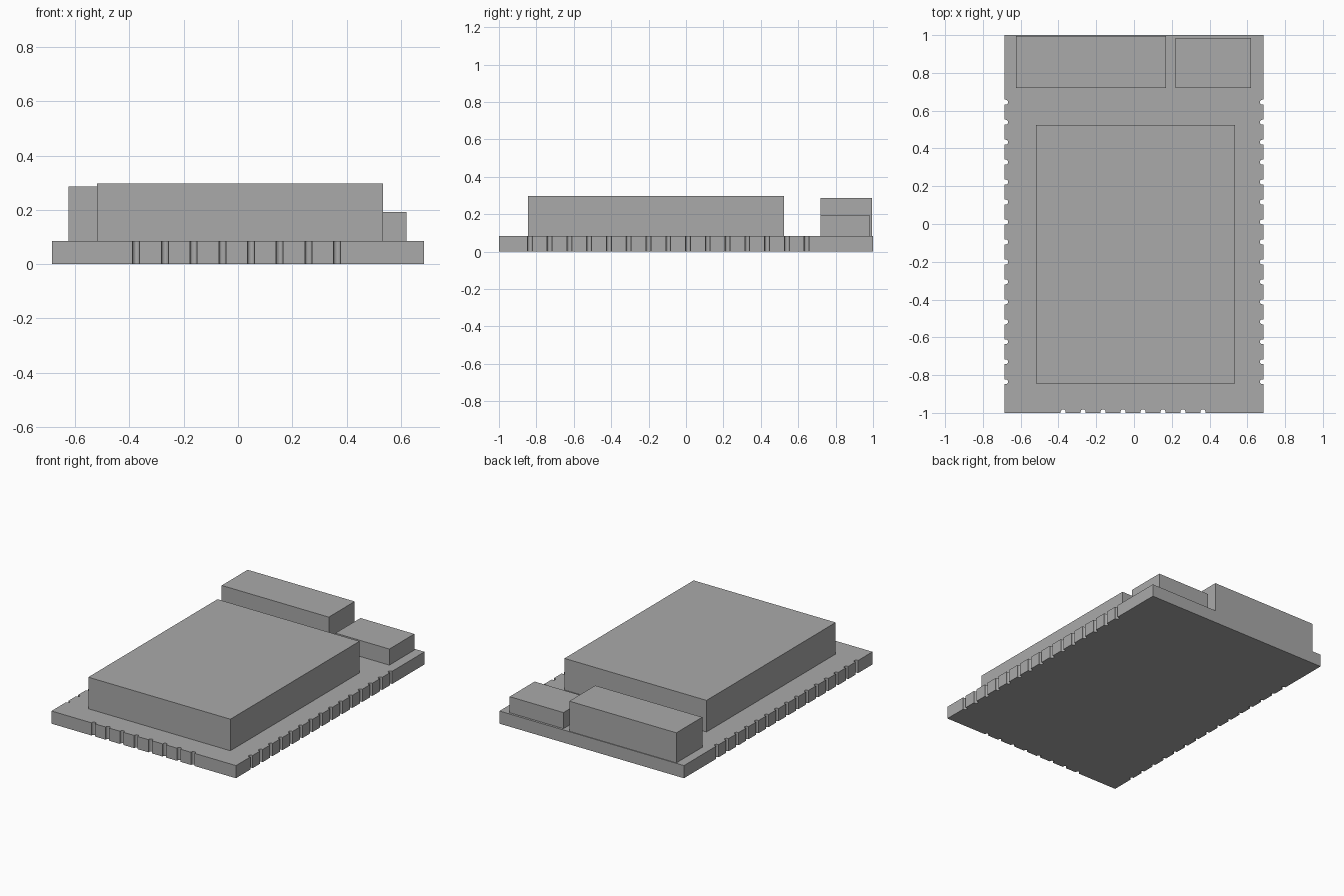
import bpy, bmesh
from math import sin, cos, pi
from mathutils import Vector

cube = bpy.data.objects.get("Cube")
if cube:
    bpy.data.objects.remove(cube, do_unlink=True)

grey = bpy.data.materials.new("plain grey")
grey.use_nodes = True
colour = (0.4, 0.4, 0.4, 1)
grey.diffuse_color = colour
grey.node_tree.nodes["Principled BSDF"].inputs["Base Color"].default_value = colour

HALF_X, HALF_Y, THICK = 0.685, 1.0, 0.085
PITCH, RADIUS, INSET = 0.1057, 0.013, 0.006


def prism(name, outline, z0, z1):
    """Extrude a counter-clockwise outline upwards."""
    bm = bmesh.new()
    base = bm.faces.new([bm.verts.new((x, y, z0)) for x, y in outline])
    top = bmesh.ops.extrude_face_region(bm, geom=[base])["geom"]
    verts = [v for v in top if isinstance(v, bmesh.types.BMVert)]
    bmesh.ops.translate(bm, verts=verts, vec=(0, 0, z1 - z0))
    bmesh.ops.recalc_face_normals(bm, faces=bm.faces)
    mesh = bpy.data.meshes.new(name)
    bm.to_mesh(mesh)
    bm.free()
    mesh.materials.append(grey)
    obj = bpy.data.objects.new(name, mesh)
    bpy.context.collection.objects.link(obj)
    return obj


def box(name, x0, x1, y0, y1, z1):
    return prism(name, [(x0, y0), (x1, y0), (x1, y1), (x0, y1)], THICK, z1)


def notch(centre, along, inward, steps=8):
    """Half-round pad recess, walked in the direction of the edge."""
    along, inward = Vector(along), Vector(inward)
    pts = [centre - along * RADIUS]
    for i in range(steps + 1):
        a = pi * i / steps
        pts.append(centre + inward * (INSET + RADIUS * sin(a)) - along * RADIUS * cos(a))
    return pts + [centre + along * RADIUS]


# Circuit board outline with recessed edge pads on three sides
outline = [Vector((-HALF_X, -HALF_Y))]
for i in range(8):
    outline += notch(Vector((-0.375 + i * PITCH, -HALF_Y)), (1, 0), (0, 1))
outline.append(Vector((HALF_X, -HALF_Y)))
side_ys = [-0.835 + i * PITCH for i in range(15)]
for y in side_ys:
    outline += notch(Vector((HALF_X, y)), (0, 1), (-1, 0))
outline += [Vector((HALF_X, HALF_Y)), Vector((-HALF_X, HALF_Y))]
for y in reversed(side_ys):
    outline += notch(Vector((-HALF_X, y)), (0, -1), (1, 0))
prism("circuit_board", outline, 0, THICK)

# Raised blocks on the board
box("shield_can", -0.52, 0.535, -0.845, 0.525, 0.297)
box("antenna_block", -0.625, 0.17, 0.72, 0.995, 0.287)
box("connector_block", 0.22, 0.62, 0.72, 0.985, 0.193)
